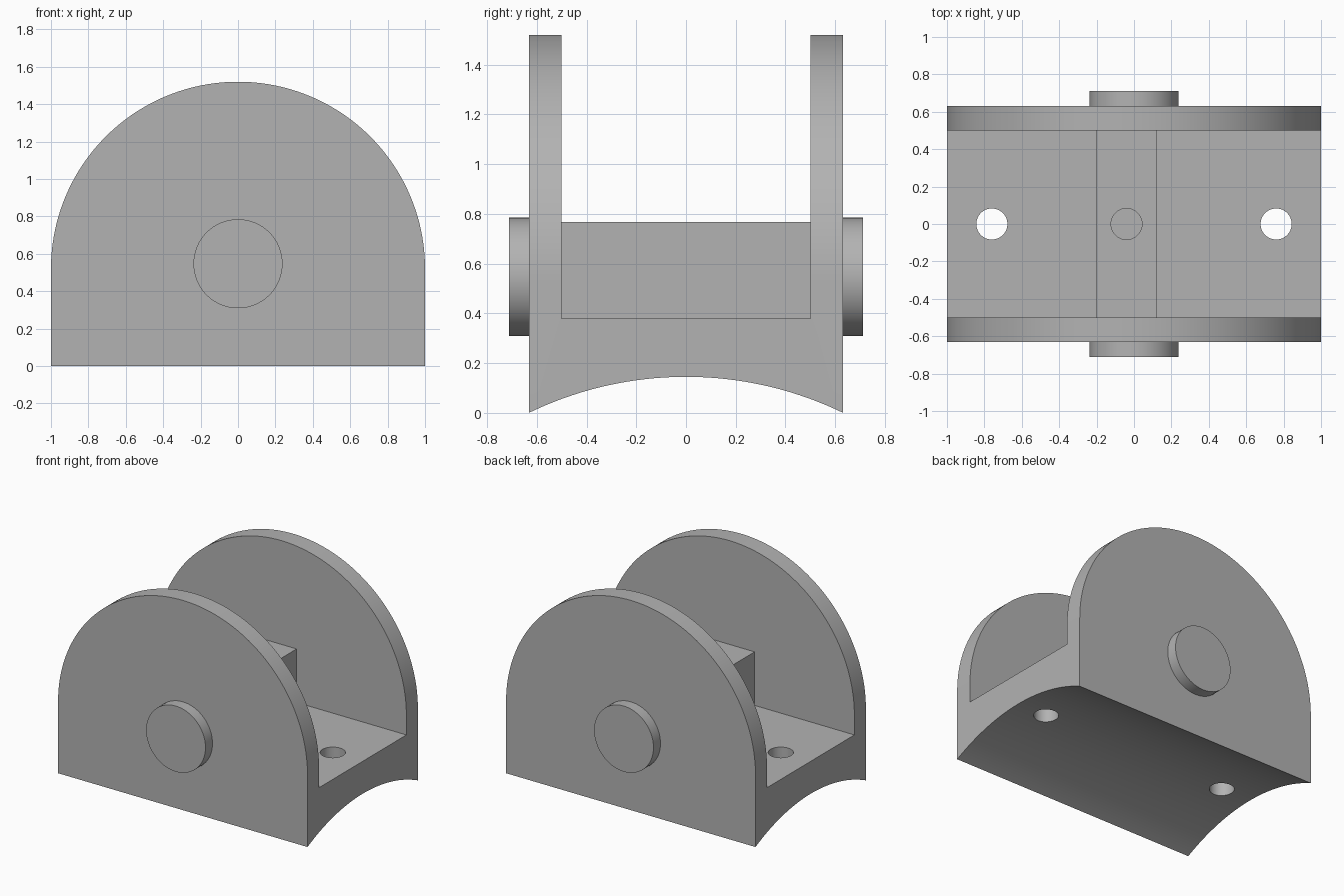
import bpy
import bmesh
from math import cos, sin, pi, asin, radians
from mathutils import Matrix

HALF_LEN, OUT_Y, IN_Y = 1.0, 0.632, 0.5
FLOOR_Z, SHOULDER_Z, ARCH_Z = 0.38, 0.52, 0.145
HOLE_R = 0.083

if "Cube" in bpy.data.objects:
    bpy.data.objects.remove(bpy.data.objects["Cube"], do_unlink=True)

grey = bpy.data.materials.new("plain grey")
grey.use_nodes = True
COLOUR = (0.45, 0.45, 0.45, 1)
grey.diffuse_color = COLOUR
grey.node_tree.nodes["Principled BSDF"].inputs["Base Color"].default_value = COLOUR


def finish(name, bm):
    """Turn a bmesh into a named, coloured object."""
    bmesh.ops.recalc_face_normals(bm, faces=bm.faces)
    mesh = bpy.data.meshes.new(name)
    bm.to_mesh(mesh)
    bm.free()
    mesh.materials.append(grey)
    obj = bpy.data.objects.new(name, mesh)
    bpy.context.collection.objects.link(obj)
    return obj


def extrude(name, points, move):
    """Extrude a closed outline of 3D points along a vector."""
    bm = bmesh.new()
    face = bm.faces.new([bm.verts.new(p) for p in points])
    new = bmesh.ops.extrude_face_region(bm, geom=[face])["geom"]
    verts = [g for g in new if isinstance(g, bmesh.types.BMVert)]
    bmesh.ops.translate(bm, verts=verts, vec=move)
    return finish(name, bm)


def cylinder(name, radius, depth, centre, along_y=False, sides=64):
    bm = bmesh.new()
    matrix = Matrix.Translation(centre)
    if along_y:
        matrix = matrix @ Matrix.Rotation(pi / 2, 4, 'X')
    bmesh.ops.create_cone(bm, cap_ends=True, segments=sides, radius1=radius,
                          radius2=radius, depth=depth, matrix=matrix)
    return finish(name, bm)


def cut(obj, tool, operation='DIFFERENCE'):
    """Apply a boolean and remove the tool."""
    tool.hide_render = True
    mod = obj.modifiers.new("cut", 'BOOLEAN')
    mod.object, mod.operation, mod.solver = tool, operation, 'EXACT'
    graph = bpy.context.evaluated_depsgraph_get()
    mesh = bpy.data.meshes.new_from_object(obj.evaluated_get(graph))
    obj.modifiers.clear()
    obj.data = mesh
    bpy.data.objects.remove(tool, do_unlink=True)


# Bracket: U-shaped section with an arched underside, run along x
arch_r = (OUT_Y ** 2 + ARCH_Z ** 2) / (2 * ARCH_Z)
sweep = asin(OUT_Y / arch_r)
steps = 48
section = []
for i in range(steps + 1):
    a = sweep * (2 * i / steps - 1)
    section.append((-HALF_LEN, arch_r * sin(a), ARCH_Z - arch_r * (1 - cos(a))))
top = SHOULDER_Z + HALF_LEN + 0.1
section += [(-HALF_LEN, y, z) for y, z in (
    (OUT_Y, top), (IN_Y, top), (IN_Y, FLOOR_Z),
    (-IN_Y, FLOOR_Z), (-IN_Y, top), (-OUT_Y, top))]
bracket = extrude("bracket", section, (2 * HALF_LEN, 0, 0))

# Round the tops of the cheek plates
dome = [(HALF_LEN * cos(pi * i / 96), -1, SHOULDER_Z + HALF_LEN * sin(pi * i / 96))
        for i in range(97)]
dome += [(-HALF_LEN, -1, -0.5), (HALF_LEN, -1, -0.5)]
cut(bracket, extrude("dome_cutter", dome, (0, 2, 0)), 'INTERSECT')

# Bolt holes through the floor
for x in (-0.76, 0.76):
    cut(bracket, cylinder("hole_cutter", HOLE_R, 2, (x, 0, 0)))

# Centre block with a bore down to the floor
left, right, block_top = -0.2, 0.12, 0.768
block = extrude("centre_block", [(left, -IN_Y, FLOOR_Z), (right, -IN_Y, FLOOR_Z),
                                 (right, -IN_Y, block_top), (left, -IN_Y, block_top)],
                (0, 2 * IN_Y, 0))
cut(block, cylinder("bore_cutter", HOLE_R, 2, (-0.04, 0, FLOOR_Z)))

# Pin ends standing proud of both cheeks
parts = [bracket, block]
for name, side in (("front_pin_end", -1), ("back_pin_end", 1)):
    parts.append(cylinder(name, 0.238, 0.08, (0, side * (OUT_Y + 0.04), 0.547), True))

for obj in bpy.context.selected_objects:
    obj.select_set(False)
for obj in parts:
    obj.select_set(True)
bpy.context.view_layer.objects.active = bracket
bpy.ops.object.shade_smooth_by_angle(angle=radians(30))
